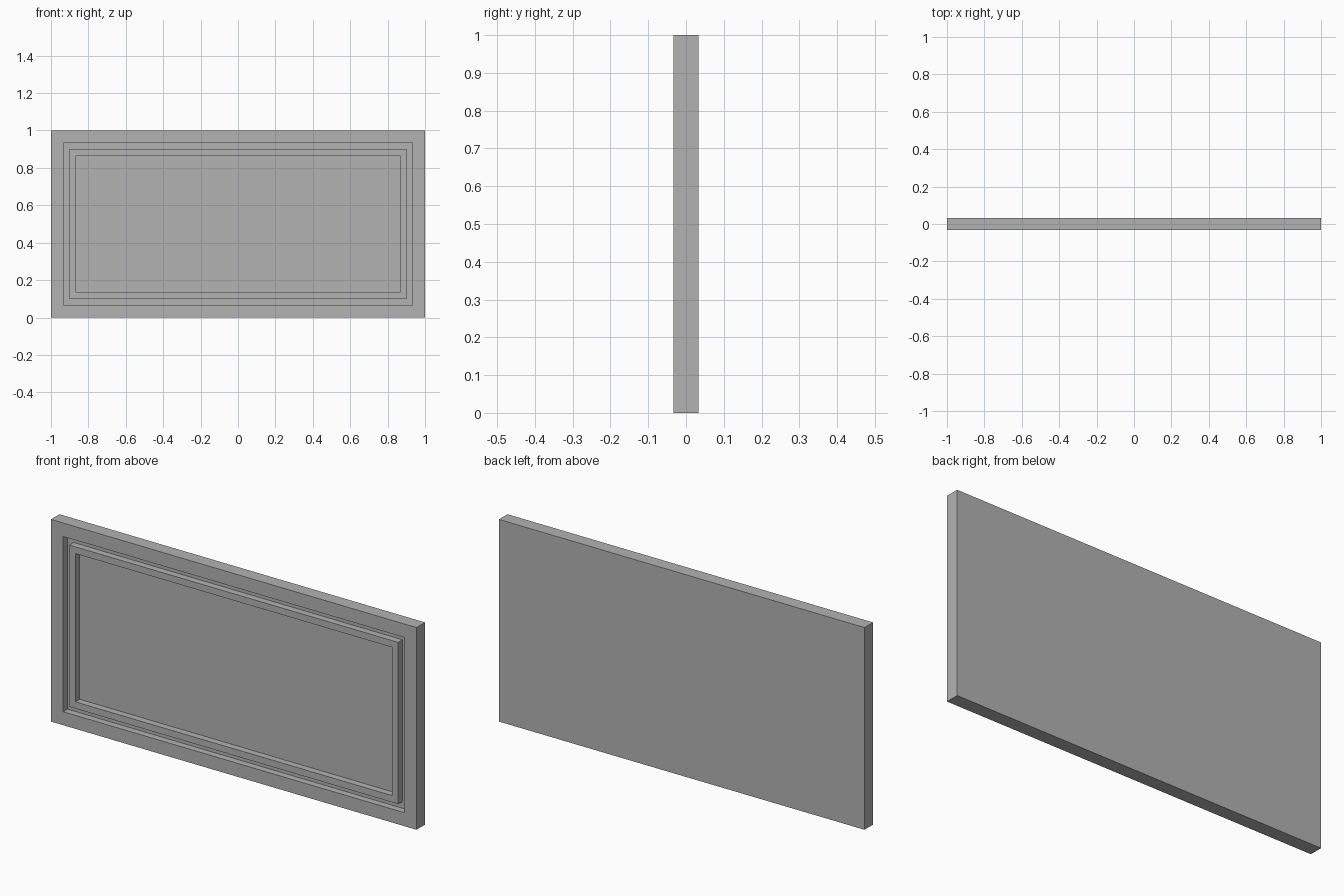
import bpy
import bmesh

cube = bpy.data.objects.get("Cube")
if cube:
    bpy.data.objects.remove(cube, do_unlink=True)

# Plain grey paint
grey = bpy.data.materials.new("plain_grey")
grey.use_nodes = True
colour = (0.45, 0.45, 0.45, 1)
grey.diffuse_color = colour
grey.node_tree.nodes["Principled BSDF"].inputs["Base Color"].default_value = colour

WIDTH, HEIGHT, THICK = 2.0, 1.0, 0.0667
FRONT, BACK = -THICK / 2, THICK / 2
FLOOR = 0.0            # depth of the groove and the centre field
STEP = THICK / 2       # width of the groove and of the raised moulding

# Section through the panel: (distance in from the edge, y)
groove, moulding, field = THICK, THICK + STEP, THICK + 2 * STEP
section = [
    (0, BACK), (0, FRONT),
    (groove, FRONT), (groove, FLOOR),
    (moulding, FLOOR), (moulding, FRONT),
    (field, FRONT), (field, FLOOR),
]


def rectangle(bm, margin, y):
    """Four corners of a rectangle set in from the panel edge."""
    x, low, high = WIDTH / 2 - margin, margin, HEIGHT - margin
    return [bm.verts.new(p) for p in
            ((-x, y, low), (x, y, low), (x, y, high), (-x, y, high))]


# Panel: nested rectangles joined by mitred strips, closed at back and centre
bm = bmesh.new()
loops = [rectangle(bm, margin, y) for margin, y in section]
for a, b in zip(loops, loops[1:]):
    for i in range(4):
        j = (i + 1) % 4
        bm.faces.new((a[i], a[j], b[j], b[i]))
bm.faces.new(loops[0])
bm.faces.new(loops[-1])
bmesh.ops.recalc_face_normals(bm, faces=bm.faces[:])

mesh = bpy.data.meshes.new("moulded_panel")
bm.to_mesh(mesh)
bm.free()
mesh.materials.append(grey)
panel = bpy.data.objects.new("moulded_panel", mesh)
bpy.context.collection.objects.link(panel)
